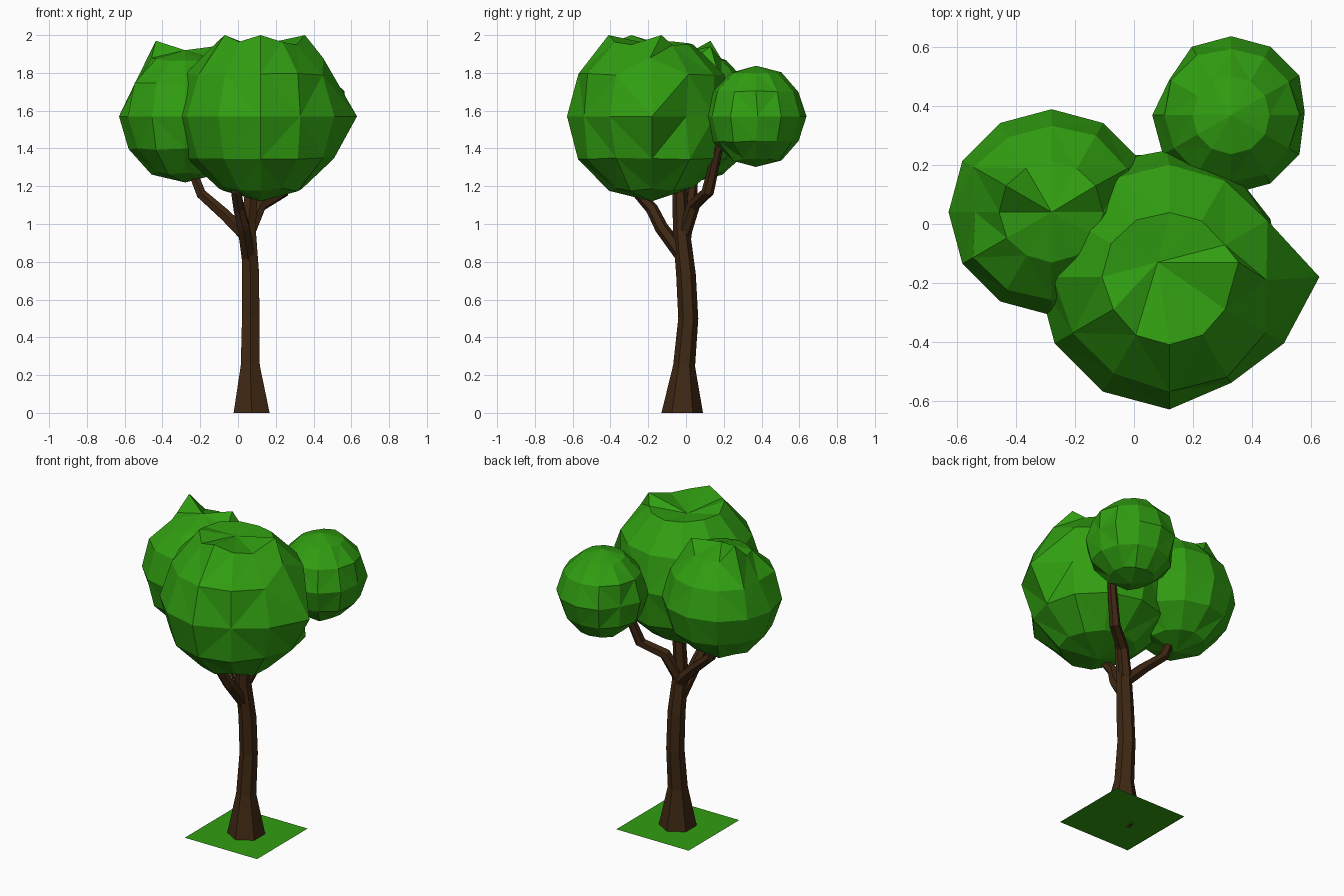
import bpy, bmesh, math, random
from mathutils import Vector

if "Cube" in bpy.data.objects:
    bpy.data.objects.remove(bpy.data.objects["Cube"])

random.seed(4)


def material(name, rgb):
    m = bpy.data.materials.new(name)
    m.diffuse_color = (*rgb, 1)
    m.use_nodes = True
    m.node_tree.nodes["Principled BSDF"].inputs["Base Color"].default_value = m.diffuse_color
    return m


LEAF = material("leaf green", (0.030, 0.340, 0.0055))
BARK = material("bark brown", (0.050, 0.021, 0.0065))


def finish(name, bm, mat):
    mesh = bpy.data.meshes.new(name)
    bm.to_mesh(mesh)
    bm.free()
    mesh.materials.append(mat)
    ob = bpy.data.objects.new(name, mesh)
    bpy.context.collection.objects.link(ob)
    return ob


def limb(name, path, sides=6, flat_base=False):
    """Tapered faceted tube along (x, y, z, radius) points."""
    bm = bmesh.new()
    pts = [Vector(p[:3]) for p in path]
    rings = []
    for i, p in enumerate(pts):
        d = (pts[min(i + 1, len(pts) - 1)] - pts[max(i - 1, 0)]).normalized()
        if flat_base and i == 0:
            d = Vector((0, 0, 1))
        q = Vector((0, 0, 1)).rotation_difference(d)
        ring = []
        for k in range(sides):
            a = math.pi / 2 + math.tau * k / sides
            ring.append(bm.verts.new(p + q @ Vector((math.cos(a), math.sin(a), 0)) * path[i][3]))
        rings.append(ring)
    for a, b in zip(rings, rings[1:]):
        for k in range(sides):
            j = (k + 1) % sides
            bm.faces.new((a[k], a[j], b[j], b[k]))
    bm.faces.new(rings[0][::-1])
    bm.faces.new(rings[-1])
    return finish(name, bm, BARK)


def foliage(name, centre, r, bumps):
    """Lumpy 12 x 6 sphere; bumps maps (longitude, latitude) to a new position."""
    bm = bmesh.new()
    bmesh.ops.create_uvsphere(bm, u_segments=12, v_segments=6, radius=r)
    moved = {}
    for (lon, lat), target in bumps.items():
        lo, la = math.radians(lon), math.radians(lat)
        p = Vector((math.cos(lo) * math.cos(la), math.sin(lo) * math.cos(la), math.sin(la))) * r
        moved[min(bm.verts, key=lambda v: (v.co - p).length)] = Vector(target)
    c = Vector(centre)
    for v in bm.verts:
        # equator and lower pole stay true, the rest is slightly uneven
        if abs(v.co.z) > 0.1 * r and abs(v.co.z) < 0.95 * r:
            v.co *= 1 + random.uniform(-0.035, 0.02)
        v.co += c
    for v, t in moved.items():
        v.co = t
    bmesh.ops.triangulate(bm, faces=bm.faces[:])
    bmesh.ops.recalc_face_normals(bm, faces=bm.faces[:])
    return finish(name, bm, LEAF)


# Grass square under the trunk
bm = bmesh.new()
bmesh.ops.create_grid(bm, x_segments=1, y_segments=1, size=0.255)
bmesh.ops.translate(bm, verts=bm.verts[:], vec=(0.072, -0.02, 0))
finish("grass_patch", bm, LEAF)

# Trunk and branches
limb("trunk", [(0.072, -0.02, 0, 0.11), (0.065, -0.01, 0.25, 0.058), (0.067, 0.012, 0.5, 0.053),
               (0.067, 0.0, 0.73, 0.052), (0.055, -0.025, 0.97, 0.045), (0.075, -0.035, 1.25, 0.036)],
     flat_base=True)
limb("front_branch", [(0.055, -0.01, 0.82, 0.04), (0.03, -0.13, 0.98, 0.036),
                      (0.005, -0.18, 1.08, 0.033), (-0.01, -0.26, 1.17, 0.03), (0.0, -0.26, 1.3, 0.025)])
limb("left_branch", [(0.05, -0.01, 0.93, 0.038), (-0.07, 0.01, 1.05, 0.034),
                     (-0.195, 0.03, 1.16, 0.03), (-0.25, 0.04, 1.3, 0.026)])
limb("right_branch", [(0.055, -0.01, 0.95, 0.038), (0.12, 0.04, 1.1, 0.035),
                      (0.24, 0.115, 1.17, 0.033), (0.31, 0.17, 1.4, 0.026), (0.33, 0.25, 1.5, 0.02)])

# Leaf crowns
foliage("large_crown", (0.12, -0.18, 1.57), 0.45, {
    (0, 0): (0.63, -0.18, 1.57), (30, 0): (0.46, 0.0, 1.57), (60, 0): (0.36, 0.15, 1.57),
    (90, 0): (0.11, 0.25, 1.57), (300, 0): (0.33, -0.54, 1.57),
    (0, 30): (0.45, -0.19, 1.88), (0, 60): (0.355, -0.13, 2.0), (210, 60): (-0.07, -0.29, 2.0),
    (270, 60): (0.12, -0.41, 2.0), (0, 90): (0.08, -0.13, 1.94)})
foliage("left_crown", (-0.28, 0.04, 1.57), 0.35, {
    (180, 30): (-0.54, 0.04, 1.74), (150, 60): (-0.435, 0.13, 1.97),
    (30, 60): (-0.13, 0.13, 1.94), (0, 90): (-0.28, 0.04, 1.92)})
foliage("small_crown", (0.33, 0.37, 1.57), 0.268, {
    (0, 0): (0.58, 0.38, 1.57), (150, 0): (0.12, 0.49, 1.57)})
